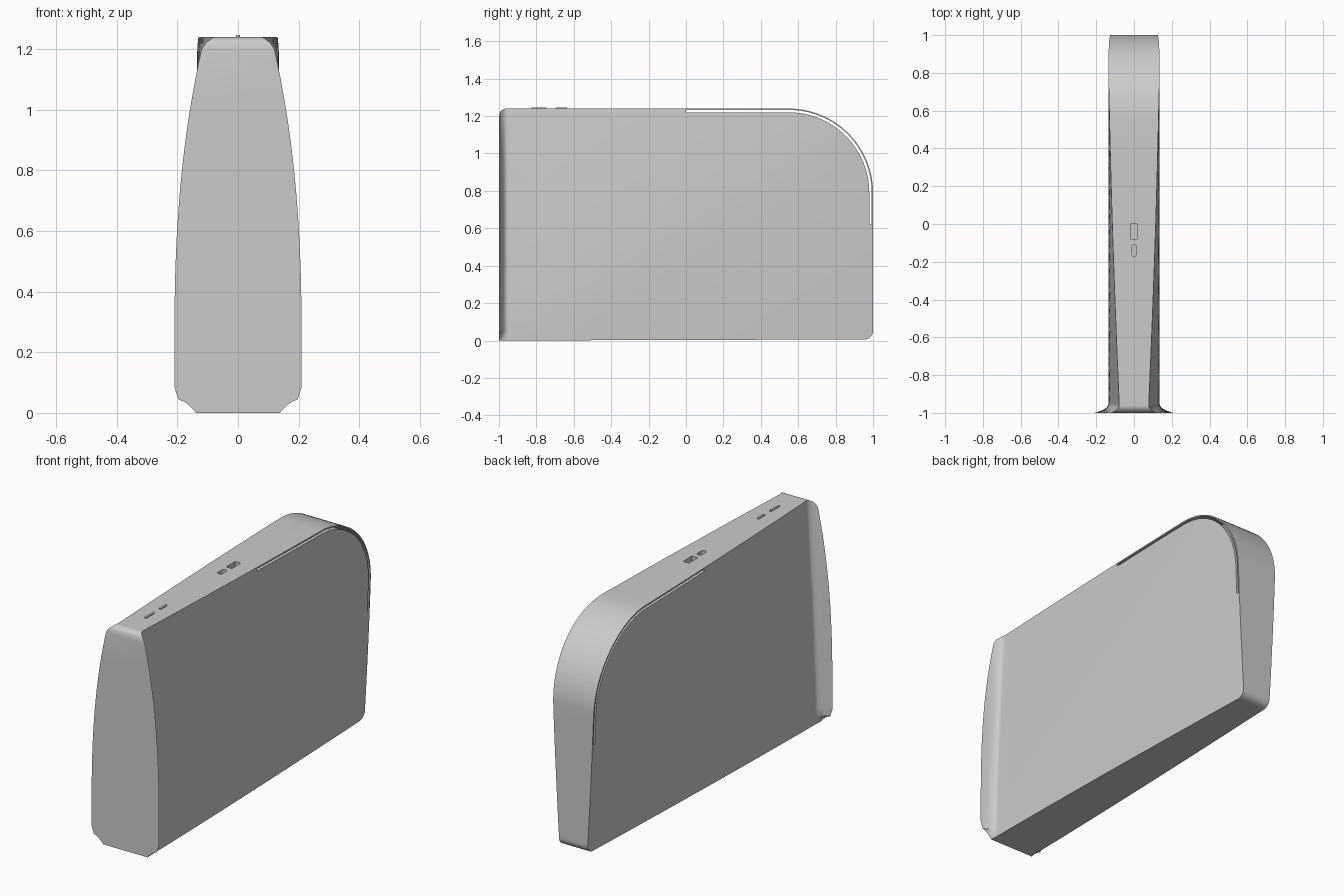
import bpy, bmesh, math

if "Cube" in bpy.data.objects:
    bpy.data.objects.remove(bpy.data.objects["Cube"])

TOP, ARC = 1.24, 0.45          # height and big rear corner radius
FILLET, HEEL = 0.04, 0.045     # front top and rear bottom radii
FLARE = 0.05                   # depth of the flared front lip

grey = bpy.data.materials.new("shell_grey")
grey.use_nodes = True
colour = (0.6, 0.6, 0.6, 1)
grey.diffuse_color = colour
grey.node_tree.nodes["Principled BSDF"].inputs["Base Color"].default_value = colour


def make_object(name, bm):
    bmesh.ops.recalc_face_normals(bm, faces=bm.faces)
    mesh = bpy.data.meshes.new(name)
    bm.to_mesh(mesh)
    bm.free()
    mesh.materials.append(grey)
    obj = bpy.data.objects.new(name, mesh)
    bpy.context.collection.objects.link(obj)
    return obj


def prism(name, outline, axis, low, high):
    """Extrude a flat outline along x (outline in y, z) or z (outline in x, y)."""
    bm = bmesh.new()
    place = (lambda p, h: (h, *p)) if axis == "x" else (lambda p, h: (*p, h))
    rings = [[bm.verts.new(place(p, h)) for p in outline] for h in (low, high)]
    bm.faces.new(rings[0])
    bm.faces.new(rings[1])
    n = len(outline)
    for i in range(n):
        k = (i + 1) % n
        bm.faces.new((rings[0][i], rings[0][k], rings[1][k], rings[1][i]))
    return make_object(name, bm)


def rounded(cx, cy, hx, hy, r, steps=5):
    pts = []
    for q, (sx, sy) in enumerate(((1, 1), (-1, 1), (-1, -1), (1, -1))):
        for i in range(steps + 1):
            a = (q + i / steps) * math.pi / 2
            pts.append((cx + sx * (hx - r) + r * math.cos(a),
                        cy + sy * (hy - r) + r * math.sin(a)))
    return pts


def drop(distance, r):
    """Height lost to a round corner at a distance into it."""
    d = min(max(distance, 0), r)
    return r - math.sqrt(r * r - d * d)


def top_height(y):
    return TOP - drop(y - 1 + ARC, ARC) - drop(FILLET - 1 - y, FILLET)


def bottom_height(y):
    return 0.003 * (y + 1) + drop(y - 1 + HEEL, HEEL)


def half_width(y, z):
    # twisted sides: narrow at the top front and the bottom rear
    d = z / TOP - (y + 1) / 2
    body = 0.136 - (0.06 if d > 0 else 0.05) * abs(d) ** 1.5
    # flared lip with scooped lower corners
    lip = 0.21 - 0.09 * max(z - 0.2, 0) ** 2.5
    if z < 0.046:
        lip = 0.138 + (lip - 0.138) * (1 - math.sqrt(1 - z / 0.046))
    s = min((y + 1) / FLARE, 1)
    return body + max(lip - body, 0) * (1 - s) ** 2.4


# Main shell: rings lofted from front to rear
stations = [-1 + FLARE * (i / 10) for i in range(11)]
stations += [-0.95 + 1.5 * i / 14 for i in range(1, 15)]
stations += [1 - ARC + ARC * math.sin(math.pi / 2 * i / 24) for i in range(1, 25)]
stations += [1 - HEEL + HEEL * math.sin(math.pi / 2 * i / 6) for i in range(6)]
stations = sorted(set(round(y, 5) for y in stations))
rows = [0.037 * i / 6 for i in range(7)] + [0.037 + 0.963 * i / 28 for i in range(1, 29)]

bm = bmesh.new()
loft = []
for y in stations:
    low, high = bottom_height(y), top_height(y)
    heights = [low + (high - low) * t for t in rows]
    side = [(half_width(y, z), z) for z in heights]
    ring = side + [(-x, z) for x, z in reversed(side)]
    loft.append([bm.verts.new((x, y, z)) for x, z in ring])
for a, b in zip(loft, loft[1:]):
    for i in range(len(a)):
        k = (i + 1) % len(a)
        bm.faces.new((a[i], a[k], b[k], b[i]))
bm.faces.new(loft[0])
bm.faces.new(loft[-1])
shell = make_object("shell", bm)


# Slot following the top and rear edge, leaving a thin rim
def edge_path(inset):
    r = ARC - inset
    pts = [(0, TOP - inset)]
    for i in range(25):
        a = math.pi / 2 * (1 - i / 24)
        pts.append((1 - ARC + r * math.cos(a), TOP - ARC + r * math.sin(a)))
    return pts + [(1 - inset, 0.62)]


cutters = [prism("slot_cutter", edge_path(0.007) + edge_path(0.02)[::-1], "x", -0.4, 0.4)]

# Ports sunk into the top
cutters.append(prism("wide_port_cutter", rounded(0, -0.04, 0.018, 0.04, 0.003),
                     "z", TOP - 0.05, TOP + 0.1))
cutters.append(prism("small_port_cutter", rounded(0, -0.14, 0.014, 0.03, 0.0135),
                     "z", TOP - 0.05, TOP + 0.1))

bpy.context.view_layer.objects.active = shell
for cutter in cutters:
    cutter.hide_render = True
    mod = shell.modifiers.new(cutter.name, "BOOLEAN")
    mod.operation = "DIFFERENCE"
    mod.solver = "EXACT"
    mod.object = cutter
    bpy.ops.object.modifier_apply(modifier=mod.name)
    bpy.data.objects.remove(cutter)

# Slim raised buttons near the front
buttons = [prism(name, rounded(0, y, 0.006, length / 2, 0.005), "z", TOP - 0.01, TOP + 0.006)
           for name, y, length in (("power_button", -0.785, 0.08),
                                   ("eject_button", -0.665, 0.06))]

for obj in [shell] + buttons:
    bpy.ops.object.select_all(action="DESELECT")
    obj.select_set(True)
    bpy.context.view_layer.objects.active = obj
    bpy.ops.object.shade_smooth_by_angle(angle=math.radians(30))
